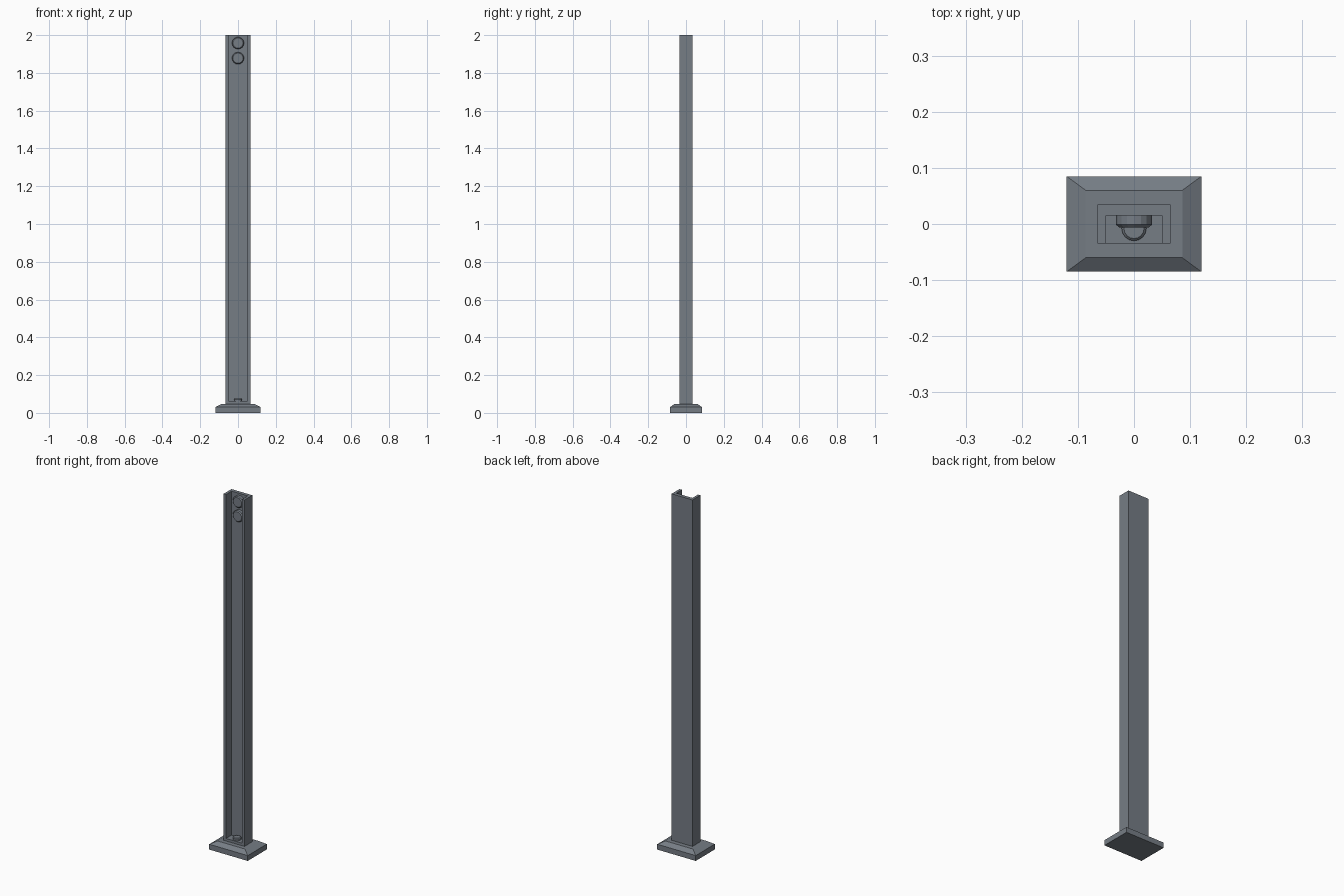
import bpy
import bmesh
import math
from mathutils import Matrix

cube = bpy.data.objects.get("Cube")
if cube:
    bpy.data.objects.remove(cube, do_unlink=True)

# Single steel colour
steel = bpy.data.materials.new("steel_grey")
steel.use_nodes = True
colour = (0.18, 0.205, 0.235, 1)
steel.diffuse_color = colour
steel.node_tree.nodes["Principled BSDF"].inputs["Base Color"].default_value = colour


def finish(name, bm):
    bmesh.ops.recalc_face_normals(bm, faces=bm.faces)
    mesh = bpy.data.meshes.new(name)
    bm.to_mesh(mesh)
    bm.free()
    mesh.materials.append(steel)
    obj = bpy.data.objects.new(name, mesh)
    bpy.context.collection.objects.link(obj)
    return obj


def prism(name, outline, bottom, top):
    bm = bmesh.new()
    face = bm.faces.new([bm.verts.new((x, y, bottom)) for x, y in outline])
    up = bmesh.ops.extrude_face_region(bm, geom=[face])["geom"]
    verts = [v for v in up if isinstance(v, bmesh.types.BMVert)]
    bmesh.ops.translate(bm, verts=verts, vec=(0, 0, top - bottom))
    return finish(name, bm)


def bolt(name, location, radius, height, chamfer, turn=0):
    # Round head with a chamfered rim, its axis turned about x
    bm = bmesh.new()
    bmesh.ops.create_cone(bm, cap_ends=True, segments=16, radius1=radius,
                          radius2=radius, depth=height,
                          matrix=Matrix.Translation((0, 0, height / 2)))
    rim = [e for e in bm.edges if all(v.co.z > height / 2 for v in e.verts)]
    bmesh.ops.bevel(bm, geom=rim, offset=chamfer, segments=1, affect='EDGES')
    bm.transform(Matrix.Translation(location) @ Matrix.Rotation(turn, 4, 'X'))
    return finish(name, bm)


# Foot plate with a sloping upper edge
bm = bmesh.new()
rings = []
for x, y, z in ((0.12, 0.085, 0), (0.12, 0.085, 0.03), (0.086, 0.06, 0.048)):
    rings.append([bm.verts.new((sx * x, sy * y, z))
                  for sx, sy in ((-1, -1), (1, -1), (1, 1), (-1, 1))])
for low, high in zip(rings, rings[1:]):
    for i in range(4):
        j = (i + 1) % 4
        bm.faces.new((low[i], low[j], high[j], high[i]))
bm.faces.new(rings[0])
bm.faces.new(rings[-1])
finish("foot_plate", bm)

# Upright channel, open at the front
half, depth, inner, web = 0.065, 0.035, 0.05, 0.015
prism("channel_post", [(-half, -depth), (-inner, -depth), (-inner, web),
                       (inner, web), (inner, -depth), (half, -depth),
                       (half, depth), (-half, depth)], 0.048, 2)

# Low floor inside the channel
prism("channel_floor", [(-inner, -depth), (inner, -depth),
                        (inner, web), (-inner, web)], 0.048, 0.062)

# Bolt heads on the web and on the floor
for name, z in (("upper_bolt", 1.958), ("lower_bolt", 1.878)):
    bolt(name, (0, web, z), 0.032, 0.021, 0.005, math.pi / 2)
bolt("floor_bolt", (0, -0.008, 0.062), 0.022, 0.013, 0.004)
